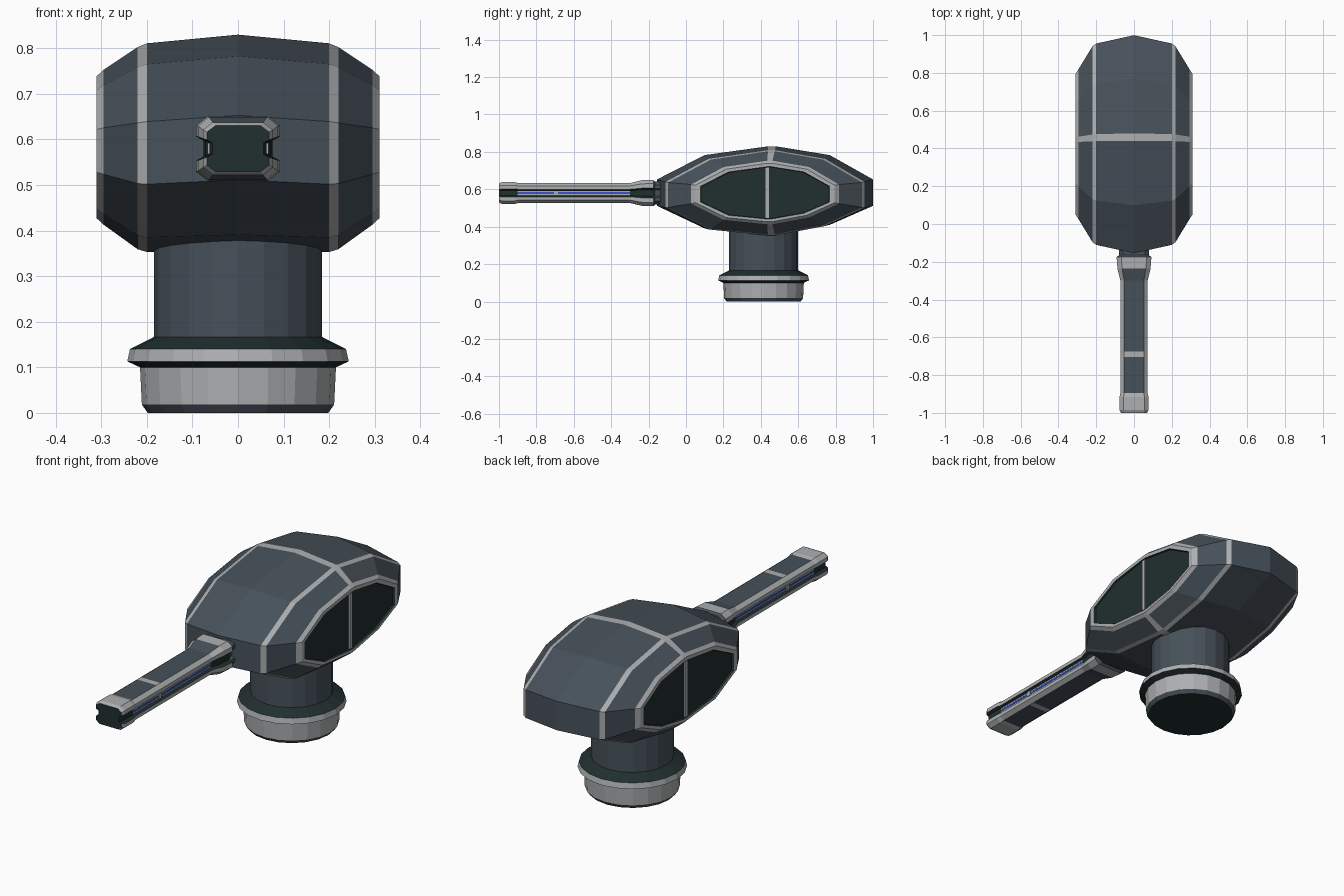
import bpy, bmesh, math
from mathutils import Vector

cube = bpy.data.objects.get("Cube")
if cube:
    bpy.data.objects.remove(cube)


def material(name, r, g, b):
    m = bpy.data.materials.new(name)
    m.use_nodes = True
    m.diffuse_color = (r, g, b, 1)
    m.node_tree.nodes["Principled BSDF"].inputs["Base Color"].default_value = (r, g, b, 1)
    return m


MATS = [material("slate", .062, .082, .102),
        material("light_grey", .42, .43, .44),
        material("dark_green", .015, .028, .028),
        material("blue_glow", .04, .09, .6)]
SLATE, LIGHT, DARK, BLUE = range(4)


def finish(name, bm):
    bmesh.ops.recalc_face_normals(bm, faces=bm.faces[:])
    me = bpy.data.meshes.new(name)
    bm.to_mesh(me)
    bm.free()
    for m in MATS:
        me.materials.append(m)
    ob = bpy.data.objects.new(name, me)
    bpy.context.collection.objects.link(ob)
    return ob


def loft(name, rings, paint, caps):
    """Skin closed rings; paint(i, j) gives the colour of face j in span i."""
    bm = bmesh.new()
    loops = [[bm.verts.new(p) for p in ring] for ring in rings]
    for i, (a, b) in enumerate(zip(loops, loops[1:])):
        n = len(a)
        for j in range(n):
            k = (j + 1) % n
            bm.faces.new((a[j], a[k], b[k], b[j])).material_index = paint(i, j)
    for ring, colour in zip((loops[0], loops[-1]), caps):
        bm.faces.new(ring).material_index = colour
    return finish(name, bm)


def box(name, centre, size, colour):
    bm = bmesh.new()
    bmesh.ops.create_cube(bm, size=1)
    for v in bm.verts:
        v.co = Vector(c + s * k for c, s, k in zip(centre, size, v.co))
    for f in bm.faces:
        f.material_index = colour
    return finish(name, bm)


# Turret body: one faceted side outline, scaled at stations across the width
OUTLINE = [(-1, .25), (-.56, .8), (.03, 1), (.1, 1), (.6, .8), (1, .25),
           (1, -.35), (.6, -.78), (.1, -1), (.03, -1), (-.56, -.86), (-1, -.35)]
# x, half length, half height, centre height; the last two form the window recess
STATIONS = [(0, .577, .236, .594), (.2, .533, .229, .582), (.22, .518, .222, .581),
            (.295, .395, .17, .583), (.31, .372, .156, .583),
            (.31, .346, .14, .581), (.302, .342, .137, .581)]
SPAN = [SLATE, LIGHT, SLATE, LIGHT, LIGHT, DARK]
CROSS_BAND = (2, 8)
stations = [(-x, *rest) for x, *rest in STATIONS[:0:-1]] + STATIONS
last = len(STATIONS) - 1


def paint_body(i, j):
    span = i - last if i >= last else last - 1 - i
    if j in CROSS_BAND and span < 3:
        return LIGHT
    return SPAN[span]


body_rings = [[(x, .4225 + u * sy, zc + v * sz) for u, v in OUTLINE]
              for x, sy, sz, zc in stations]
loft("turret_body", body_rings, paint_body, (DARK, DARK))

# Window mullions
for side, s in (("left", 1), ("right", -1)):
    box(side + "_window_bar", (s * .304, .435, .581), (.008, .02, .27), LIGHT)

# Neck, collar and base: one turned profile of (radius, height)
TURNED = [(.198, 0), (.211, .018), (.215, .1), (.243, .113),
          (.237, .14), (.184, .167), (.184, .42)]
TURNED_PAINT = [SLATE, LIGHT, DARK, LIGHT, DARK, SLATE]
SIDES = 20
neck_rings = [[(r * math.cos(math.tau * k / SIDES), .415 + r * math.sin(math.tau * k / SIDES), z)
               for k in range(SIDES)] for r, z in TURNED]
loft("neck_and_base", neck_rings, lambda i, j: TURNED_PAINT[i], (DARK, SLATE))

# Barrel: chamfered section with a slot along each side
QUARTER = [(.052, .053), (.072, .038), (.072, .02), (.059, .013)]
right_half = QUARTER + [(x, -z) for x, z in reversed(QUARTER)]
section = right_half + [(-x, z) for x, z in reversed(right_half)]
EDGES = (0, 1, 5, 6, 8, 9, 13, 14)
FLATS = (7, 15)
# y, width scale, height scale
LENGTH = [(-1, .95, .95), (-.985, 1.06, 1.09), (-.915, 1.06, 1.09), (-.895, 1, 1),
          (-.705, 1, 1), (-.675, 1, 1), (-.3, 1, 1), (-.235, 1.22, 1.3),
          (-.175, 1.28, 1.33), (-.165, 1.1, 1.15), (-.05, 1.1, 1.15)]
LIGHT_SPANS = (0, 1, 2, 4, 7)


def paint_barrel(i, j):
    if i > 7:
        return SLATE
    if j in FLATS:
        return LIGHT if i in LIGHT_SPANS else SLATE
    return LIGHT if j in EDGES else DARK


barrel_rings = [[(x * a, y, .58 + z * b) for x, z in section] for y, a, b in LENGTH]
loft("barrel", barrel_rings, paint_barrel, (DARK, SLATE))

# Glowing strips and clips inside the barrel slots
for side, s in (("left", 1), ("right", -1)):
    box(side + "_glow_strip", (s * .06, -.6, .58), (.006, .6, .01), BLUE)
    for z in (.571, .589):
        box(side + "_slot_rail", (s * .06, -.6, z), (.005, .6, .006), LIGHT)
    box(side + "_slot_clip", (s * .062, -.695, .58), (.009, .02, .024), LIGHT)
